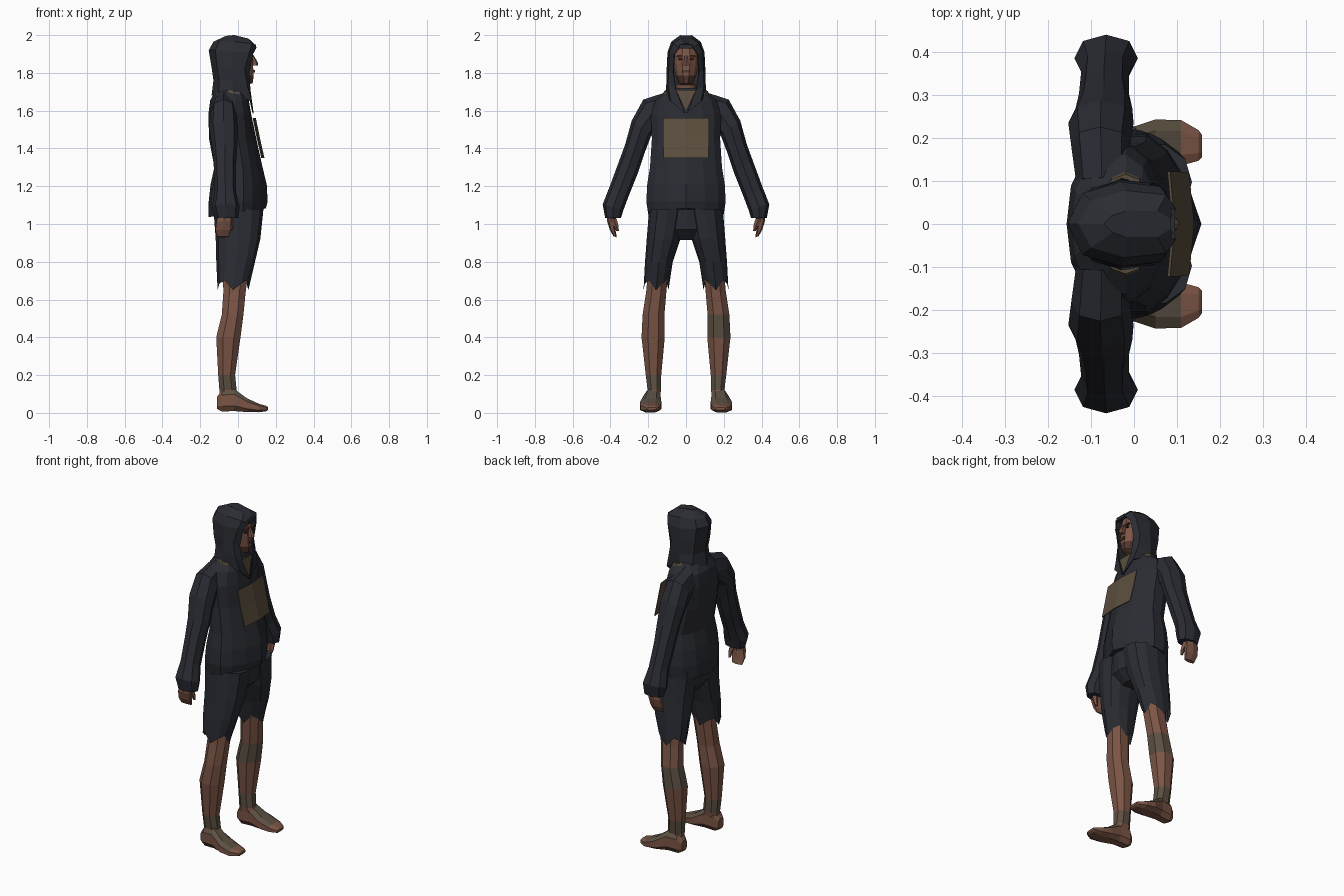
import bpy, bmesh, math
from mathutils import Vector as V


def mat(name, rgb):
    m = bpy.data.materials.new(name)
    m.diffuse_color = (*rgb, 1)
    return m


NAVY = mat("navy cloth", (0.023, 0.025, 0.033))
SKIN = mat("skin", (0.200, 0.090, 0.060))
PATCH = mat("brown patch cloth", (0.105, 0.077, 0.048))
WRAP = mat("grey brown wrapping", (0.105, 0.080, 0.055))
DARK = mat("dark eyes and brows", (0.035, 0.018, 0.013))
BEARD = mat("lips and stubble", (0.085, 0.038, 0.027))


def build(name, verts, faces, mats, rule=None):
    """Mesh object with flat faces; rule(center, normal) gives the material index."""
    bm = bmesh.new()
    vs = [bm.verts.new(v) for v in verts]
    for f in faces:
        bm.faces.new([vs[i] for i in f])
    bmesh.ops.recalc_face_normals(bm, faces=bm.faces)
    if rule:
        for f in bm.faces:
            f.material_index = rule(f.calc_center_median(), f.normal)
    me = bpy.data.meshes.new(name)
    bm.to_mesh(me)
    bm.free()
    for m in mats:
        me.materials.append(m)
    ob = bpy.data.objects.new(name, me)
    bpy.context.collection.objects.link(ob)
    return ob


def loft(name, rings, mats, closed=True, caps=(True, True), rule=None):
    n = len(rings[0])
    verts = [p for r in rings for p in r]
    faces = []
    for i in range(len(rings) - 1):
        for j in range(n if closed else n - 1):
            k = (j + 1) % n
            faces.append((i * n + j, i * n + k, (i + 1) * n + k, (i + 1) * n + j))
    if caps[0]:
        faces.append(tuple(range(n)))
    if caps[1]:
        faces.append(tuple(range((len(rings) - 1) * n, len(rings) * n)))
    return build(name, verts, faces, mats, rule)


def ring(c, a, b, n=10, p=2.0, off=0.0):
    """Superellipse around c spanned by the half axes a and b."""
    out = []
    for i in range(n):
        t = 2 * math.pi * (i + off) / n
        u, w = math.cos(t), math.sin(t)
        u = math.copysign(abs(u) ** (2 / p), u)
        w = math.copysign(abs(w) ** (2 / p), w)
        out.append(V(c) + V(a) * u + V(b) * w)
    return out


def level(z, x0, x1, y0, y1, **k):
    """Horizontal ring filling the given x and y ranges."""
    return ring(((x0 + x1) / 2, (y0 + y1) / 2, z), ((x1 - x0) / 2, 0, 0),
                (0, (y1 - y0) / 2, 0), **k)


def box(name, x, y, z, sx, sy, sz, m):
    return loft(name, [level(z + d, x - sx, x + sx, y - sy, y + sy, n=4, p=50, off=0.5)
                       for d in (-sz, sz)], [m])


# Hooded top: body, belly pinched towards the middle, hem lower at the back
torso = [(1.06, -.155, .148, .205), (1.12, -.155, .157, .215), (1.21, -.145, .152, .210),
         (1.30, -.125, .13, .195), (1.45, -.153, .097, .185), (1.58, -.157, .07, .19),
         (1.655, -.147, .057, .165), (1.72, -.11, .04, .085)]
rings = [level(z, a, b, -h, h, n=14, p=2.2) for z, a, b, h in torso]
for r in rings[:5]:
    for p in r:
        if p.x > 0:
            p.x *= 1 - 1.4 * abs(p.y)
for p in rings[0]:
    p.z += 0.15 * p.x
loft("hooded_top_body", rings, [NAVY])

# Hood: open profile swept upwards, each level = (x, y, z) from the front edge to the back
half = [[(.083, .004, 1.585), (.073, .08, 1.65), (-.03, .108, 1.69), (-.10, .085, 1.69), (-.14, 0, 1.68)],
        [(.066, .054, 1.71), (.048, .095, 1.735), (-.03, .103, 1.76), (-.10, .07, 1.76), (-.13, 0, 1.76)],
        [(.060, .068, 1.80), (.035, .092, 1.82), (-.03, .102, 1.83), (-.11, .075, 1.83), (-.14, 0, 1.83)],
        [(.080, .062, 1.90), (.06, .088, 1.91), (-.03, .098, 1.91), (-.12, .072, 1.92), (-.155, 0, 1.92)],
        [(.098, .035, 1.935), (.075, .068, 1.955), (-.02, .078, 1.965), (-.10, .055, 1.965), (-.13, 0, 1.965)],
        [(.085, .012, 1.955), (.055, .03, 1.982), (-.02, .03, 2.0), (-.05, .02, 1.998), (-.07, 0, 1.993)]]
rings = [[V(p) for p in h] + [V((x, -y, z)) for x, y, z in h[-2::-1]] for h in half]
hood = loft("hood", rings, [NAVY], closed=False, caps=(False, True))
thick = hood.modifiers.new("thickness", "SOLIDIFY")
thick.thickness, thick.offset = 0.006, -1
box("hood_brim", .088, 0, 1.939, .008, .036, .010, NAVY)

# Neck scarf peeking out on the shoulders and in the neckline
loft("neck_scarf", [ring((-.02, 0, 1.66), (.06, 0, -.015), (0, .132, 0), n=12, p=2.6),
                    ring((-.02, 0, 1.703), (.055, 0, -.012), (0, .116, 0), n=12, p=2.6)], [PATCH])
loft("neckline_cloth", [[V((.074, y * .05, 1.60)), V((.058, y * .9, 1.71))] for y in (-.06, 0, .06)],
     [PATCH], closed=False, caps=(False, False))

# Chest patch: slanted sheet, slightly bent along the middle
loft("chest_patch", [[V((.092 + o, y, 1.56)), V((.113 + o, y, 1.455)), V((.137 + o, y * .97, 1.35)),
                      V((.131 + o, y * .97, 1.35)), V((.107 + o, y, 1.455)), V((.086 + o, y, 1.56))]
                     for y, o in ((-.122, -.008), (0, .003), (.122, -.008))], [PATCH])

# Head and face
head = [(1.66, -.09, .02, .055), (1.735, -.09, .03, .055), (1.745, -.09, .080, .038), (1.785, -.095, .086, .055),
        (1.85, -.11, .082, .07), (1.89, -.11, .080, .07), (1.945, -.10, .065, .06)]
loft("head", [level(z, a, b, -h, h, n=12, p=2.2, off=.5) for z, a, b, h in head], [SKIN, BEARD],
     rule=lambda c, n: int(1.742 < c.z < 1.79))
loft("nose", [level(1.838, .07, .107, -.017, .017, n=6), level(1.852, .07, .107, -.014, .014, n=6),
              level(1.895, .07, .082, -.007, .007, n=6)], [SKIN])
box("lips", .084, 0, 1.808, .005, .019, .007, BEARD)

sleeve = [(.10, 1.605, 85, .092, .06, -.075), (.18, 1.585, 58, .087, .068, -.078), (.235, 1.51, 35, .064, .076, -.077),
          (.27, 1.40, 20, .056, .066, -.07), (.305, 1.30, 25, .058, .058, -.07), (.355, 1.17, 25, .056, .056, -.067),
          (.386, 1.09, 15, .057, .074, -.065), (.386, 1.032, 0, .042, .062, -.06)]
shin = [(.75, -.085, .06, .09, .205), (.64, -.082, .045, .10, .215), (.52, -.09, .033, .11, .234),
        (.40, -.12, .018, .108, .240), (.20, -.108, -.012, .128, .216), (.12, -.102, -.004, .130, .206),
        (.07, -.10, .02, .135, .212)]
foot = [(-.112, .175, .02, .085, .025), (-.085, .175, .004, .125, .042), (-.02, .178, .006, .13, .045),
        (.05, .187, .002, .078, .060), (.11, .189, .002, .05, .056), (.15, .183, .008, .038, .038),
        (.158, .182, .015, .03, .028)]

for s, side in ((1, "left"), (-1, "right")):
    # Sleeve with wide cuff
    rings = []
    for y, z, t, w, hx, x in sleeve:
        t = math.radians(t)
        rings.append(ring((x, s * y, z), (hx, 0, 0), (0, s * w * math.cos(t), w * math.sin(t)), n=8, p=2.2))
    loft(side + "_sleeve", rings, [NAVY])

    # Hand and thumb
    loft(side + "_hand", [ring((x, s * y, z), (hx, 0, 0), (0, s * w, w * .3), n=6, off=.5)
                          for x, y, z, hx, w in ((-.07, .392, 1.06, .035, .025), (-.075, .397, 1.01, .045, .021),
                                                 (-.08, .388, .965, .045, .016), (-.08, .375, .932, .036, .009))], [SKIN])
    loft(side + "_thumb", [ring((x, s * y, z), (r, 0, 0), (0, r, 0), n=5)
                           for x, y, z, r in ((-.045, .385, 1.03, .018), (-.036, .37, .99, .013),
                                              (-.037, .362, .962, .007))], [SKIN])

    # Eye and brow
    box(side + "_eye", .074, s * .029, 1.872, .005, .012, .003, DARK)
    box(side + "_brow", .075, s * .03, 1.889, .006, .018, .004, BEARD)

    # Shorts leg with ragged hem
    rings = [level(z, a, b, s * y0, s * y1, n=12, p=2.3) for z, a, b, y0, y1 in
             ((1.08, -.13, .135, .0, .195), (.92, -.118, .118, .03, .208), (.80, -.115, .09, .07, .217),
              (.69, -.108, .055, .093, .225))]
    for i, p in enumerate(rings[-1]):
        p.z += (-.04, .012, -.005)[i % 3]
    loft(side + "_shorts_leg", rings, [NAVY], caps=(True, False))

    # Bare leg with ankle wrapping, and a knee bandage on the left only
    loft(side + "_leg", [level(z, a, b, s * y0, s * y1, n=8, p=2.2, off=.5) for z, a, b, y0, y1 in shin],
         [SKIN, WRAP], rule=lambda c, n: int(.10 < c.z < .17 or s > 0 and .40 < c.z < .52))

    # Foot with wrapped instep
    loft(side + "_foot", [ring((x, s * y, (z0 + z1) / 2), (0, h, 0), (0, 0, (z1 - z0) / 2), n=8, p=2.7, off=.5)
                          for x, y, z0, z1, h in foot], [SKIN, WRAP],
         rule=lambda c, n: int(-.06 < c.x < .1 and n.z > .2))

# Shorts seat
loft("shorts_seat", [level(z, a, b, -h, h, n=12, p=2.3) for z, a, b, h in
                     ((.915, -.08, .06, .06), (.97, -.12, .112, .16), (1.12, -.135, .125, .195))], [NAVY])
